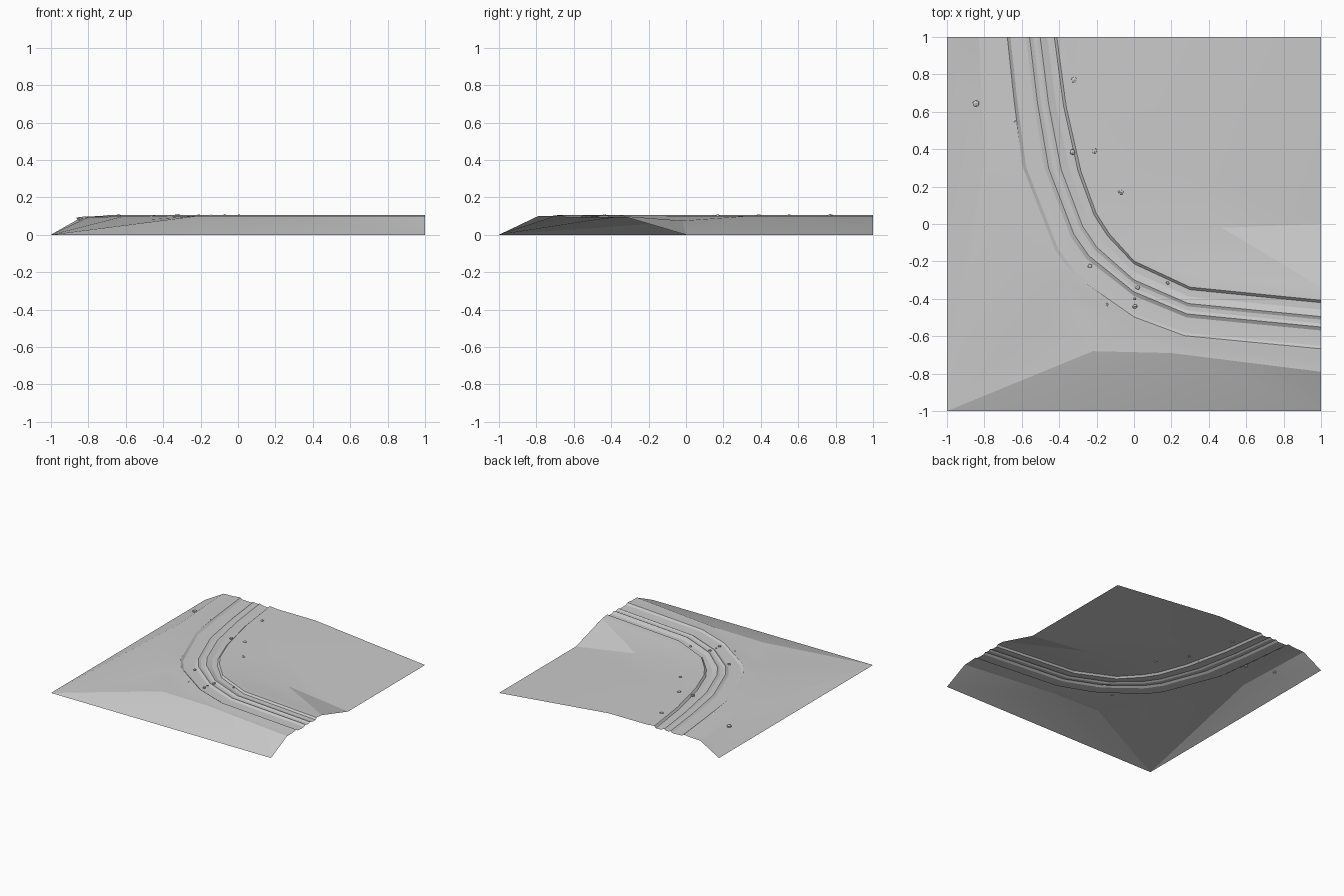
import bpy, bmesh, math, random
from mathutils import Vector
from mathutils.geometry import delaunay_2d_cdt

random.seed(4)
old = bpy.data.objects.get("Cube")
if old:
    bpy.data.objects.remove(old, do_unlink=True)

gray = bpy.data.materials.new("light_gray")
gray.use_nodes = True
color = (0.6, 0.6, 0.6, 1)
gray.diffuse_color = color
gray.node_tree.nodes["Principled BSDF"].inputs["Base Color"].default_value = color


def finish(bm, name, angle):
    mesh = bpy.data.meshes.new(name)
    bm.to_mesh(mesh)
    bm.free()
    mesh.materials.append(gray)
    obj = bpy.data.objects.new(name, mesh)
    bpy.context.collection.objects.link(obj)
    bpy.ops.object.select_all(action='DESELECT')
    obj.select_set(True)
    bpy.context.view_layer.objects.active = obj
    bpy.ops.object.shade_smooth_by_angle(angle=math.radians(angle))
    return obj


points, heights, creases = [], [], []


def add_line(line):
    """Add a crease line of (x, y, z), sharing points already present."""
    ids = []
    for x, y, z in line:
        p = Vector((x, y))
        if p not in points:
            points.append(p)
            heights.append(z)
        ids.append(points.index(p))
    creases.extend(zip(ids, ids[1:]))


# Track: outer and inner ridge lines, with the rut section laid between them
outer = [(-.68, 1), (-.645, .67), (-.6, .31), (-.42, -.15),
         (-.33, -.27), (0, -.5), (.27, -.6), (1, -.67)]
inner = [(-.41, 1), (-.36, .63), (-.28, .28), (-.2, .06),
         (-.13, -.05), (0, -.195), (.3, -.335), (1, -.405)]
section = [(-.2, .1), (-.03, .106), (.01, .106), (.07, .094), (.25, .092), (.38, .092),
           (.45, .103), (.52, .096), (.6, .096), (.66, .104), (.8, .092),
           (.94, .092), (.99, .106), (1.04, .106), (1.25, .1)]
for t, z in section:
    add_line([(*Vector(a).lerp(Vector(b), t), z) for a, b in zip(outer, inner)])

# Ground: square rim, banks and the folds running to the corner
corner = (-1, -1, 0)
west_end, west_mid, west_low = (-.83, 1, .097), (-.8, .33, .095), (-.62, -.27, .097)
fold, fold_top = (-.5, -.48, .08), (-.3, -.48, .1)
south = [(-.22, -.68, .1), (.2, -.69, .1), (1, -.79, .1)]
dip = [(0, 1, .1), (.2, .33, .1), (.47, -.02, .075), (1, 0, 0)]
add_line([(-1, 1, 0), corner, (1, -1, 0)])
add_line([west_end, west_mid, west_low, corner])
add_line([corner, fold, fold_top])
add_line([corner] + south)
add_line(dip)
add_line([dip[-1], (1, 1, 0)])

verts, _, faces, origin, _, _ = delaunay_2d_cdt(points, creases, [], 0, 1e-5)
bm = bmesh.new()
made = [bm.verts.new((v.x, v.y, heights[o[0]] if o else .1)) for v, o in zip(verts, origin)]
for f in faces:
    bm.faces.new([made[i] for i in f])
bmesh.ops.recalc_face_normals(bm, faces=bm.faces)
if sum(f.normal.z for f in bm.faces) < 0:
    bmesh.ops.reverse_faces(bm, faces=bm.faces)
finish(bm, "ground_with_track", 12)

# Loose stones lying on and beside the track
stones = [(-.845, .645, .02), (-.64, .55, .016), (-.32, .77, .018), (-.33, .385, .017),
          (-.21, .39, .016), (-.07, .17, .016), (-.235, -.225, .013), (-.145, -.43, .013),
          (.005, -.44, .015), (.02, -.34, .013), (.18, -.315, .01), (.005, -.4, .008)]
for n, (x, y, r) in enumerate(stones):
    bm = bmesh.new()
    bmesh.ops.create_icosphere(bm, subdivisions=1, radius=r)
    for v in bm.verts:
        v.co *= random.uniform(.85, 1.1)
        v.co.z *= .6
    obj = finish(bm, f"stone_{n + 1}", 20)
    obj.location = (x, y, .085 if x < -.8 else .1)
    obj.rotation_euler.z = random.uniform(0, math.pi)
